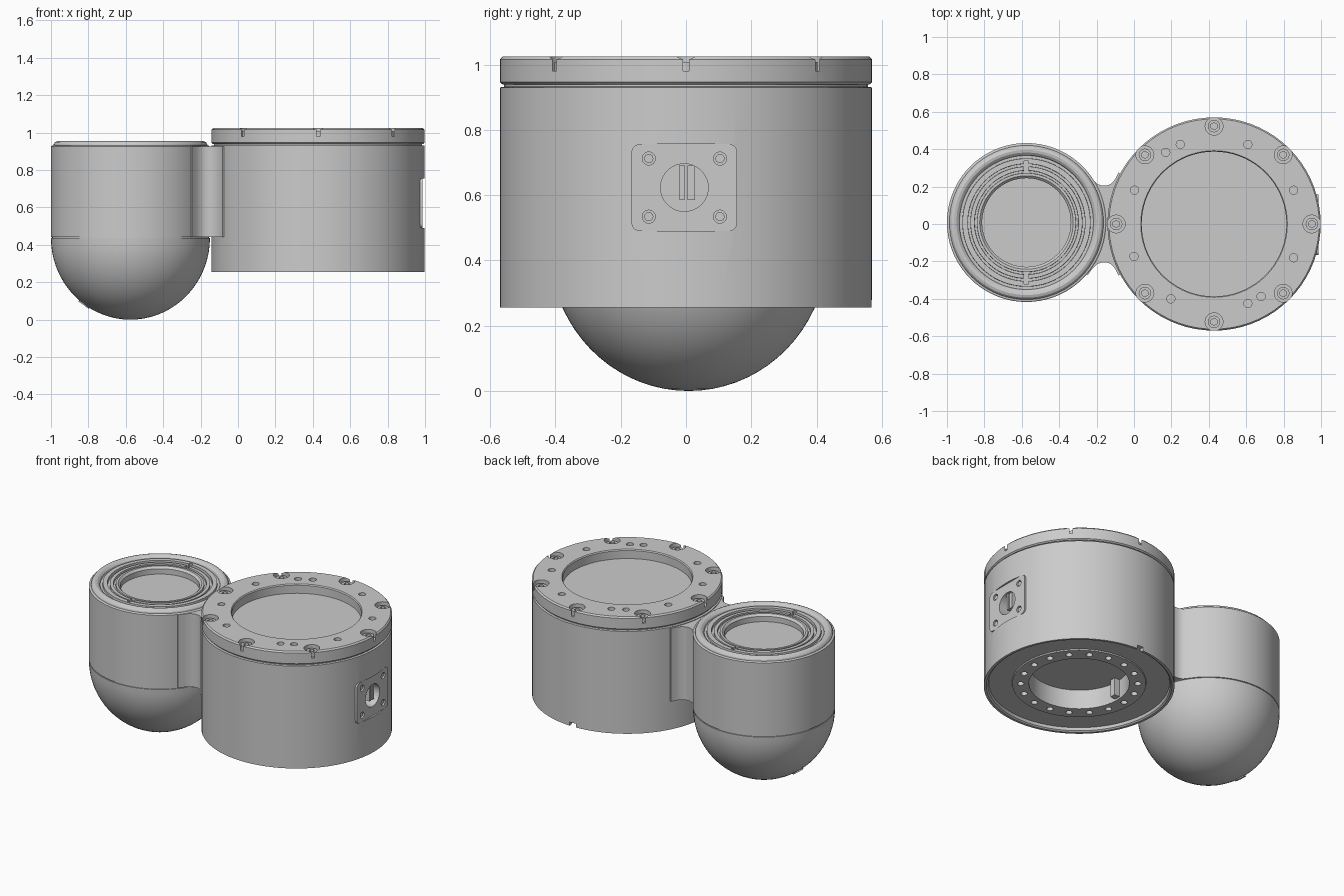
import bpy, bmesh
from math import sin, cos, pi, radians
from mathutils import Matrix, Vector

if "Cube" in bpy.data.objects:
    bpy.data.objects.remove(bpy.data.objects["Cube"])

BX, BY, BR = 0.428, 0.0, 0.57       # large housing
SX, SY, SR = -0.575, 0.008, 0.425   # small housing


def finish(bm, name):
    bmesh.ops.recalc_face_normals(bm, faces=bm.faces)
    me = bpy.data.meshes.new(name)
    bm.to_mesh(me)
    bm.free()
    ob = bpy.data.objects.new(name, me)
    bpy.context.collection.objects.link(ob)
    return ob


def lathe(name, pts, x, y, closed=False, segs=72):
    bm = bmesh.new()
    vs = [bm.verts.new((r, 0, z)) for r, z in pts]
    es = [bm.edges.new(p) for p in zip(vs, vs[1:])]
    if closed:
        es.append(bm.edges.new((vs[-1], vs[0])))
    bmesh.ops.spin(bm, geom=vs + es, cent=(0, 0, 0), axis=(0, 0, 1), angle=2 * pi, steps=segs)
    bmesh.ops.remove_doubles(bm, verts=bm.verts, dist=1e-5)
    bmesh.ops.translate(bm, verts=bm.verts, vec=(x, y, 0))
    return finish(bm, name)


def add_cyl(bm, a, b, r, segs=24):
    a, b = Vector(a), Vector(b)
    m = Matrix.Translation((a + b) / 2) @ (b - a).to_track_quat('Z', 'Y').to_matrix().to_4x4()
    bmesh.ops.create_cone(bm, cap_ends=True, segments=segs, radius1=r, radius2=r,
                          depth=(b - a).length, matrix=m)


def add_box(bm, lo, hi, rot=None):
    lo, hi = Vector(lo), Vector(hi)
    m = Matrix.Translation((lo + hi) / 2) @ Matrix.Diagonal((*(hi - lo), 1))
    return bmesh.ops.create_cube(bm, size=1, matrix=m)['verts']


def rounded_plate(bm, lo, hi, r):
    vs = add_box(bm, lo, hi)
    es = {e for v in vs for e in v.link_edges
          if abs(e.verts[0].co.x - e.verts[1].co.x) > 1e-4}
    bmesh.ops.bevel(bm, geom=list(es), offset=r, segments=5, profile=0.5, affect='EDGES')


def cut(ob, bm):
    cutter = finish(bm, "cutter")
    cutter.hide_render = True
    mod = ob.modifiers.new("cut", 'BOOLEAN')
    mod.operation, mod.solver, mod.object = 'DIFFERENCE', 'EXACT', cutter
    bpy.context.view_layer.objects.active = ob
    bpy.ops.object.modifier_apply(modifier=mod.name)
    bpy.data.objects.remove(cutter)


def ring(n, r, start=0.0):
    return [(BX + r * cos(start + 2 * pi * i / n), BY + r * sin(start + 2 * pi * i / n))
            for i in range(n)]


# Large housing body with recessed underside
body = lathe("large_body", [(0, 0.40), (0.30, 0.40), (0.30, 0.272), (0.40, 0.272), (0.402, 0.28),
                            (0.54, 0.28), (0.545, 0.262), (0.555, 0.255), (BR, 0.255),
                            (BR, 0.93), (0.557, 0.932), (0.557, 0.95), (0, 0.95)], BX, BY)
bm = bmesh.new()
for x, y in ring(18, 0.35):
    add_cyl(bm, (x, y, 0.24), (x, y, 0.33), 0.02, 16)
add_box(bm, (BX - 0.022, 0.53, 0.24), (BX + 0.022, 0.6, 0.279))
cut(body, bm)

# Flat seat for the connector plate, then the socket hole
CY, CZ = -0.005, 0.623
lo, hi = (CY - 0.162, CZ - 0.133), (CY + 0.162, CZ + 0.133)
bm = bmesh.new()
rounded_plate(bm, (0.97, *lo), (1.1, *hi), 0.025)
cut(body, bm)
bm = bmesh.new()
add_cyl(bm, (0.86, CY, CZ), (1.05, CY, CZ), 0.073, 36)
cut(body, bm)

# Connector plate with four screws
bm = bmesh.new()
rounded_plate(bm, (0.93, *lo), (0.986, *hi), 0.025)
plate = finish(bm, "connector_plate")
screws = [(CY + sy * 0.109, CZ + sz * 0.089) for sy in (-1, 1) for sz in (-1, 1)]
bm = bmesh.new()
add_cyl(bm, (0.86, CY, CZ), (1.05, CY, CZ), 0.073, 36)
for y, z in screws:
    add_cyl(bm, (0.965, y, z), (1.05, y, z), 0.02)
cut(plate, bm)
bm = bmesh.new()
for y, z in screws:
    add_cyl(bm, (0.96, y, z), (0.98, y, z), 0.014, 16)
finish(bm, "connector_screws")

# Contact blades inside the socket
bm = bmesh.new()
add_box(bm, (0.85, -0.02, 0.585), (0.975, -0.004, 0.693))
add_box(bm, (0.85, 0.004, 0.585), (0.975, 0.027, 0.69))
finish(bm, "contact_blades")

# Keys in the bottom bore
bm = bmesh.new()
add_box(bm, (BX - 0.305, -0.02, 0.285), (BX - 0.26, 0.02, 0.402))
finish(bm, "bore_key")

# Lid ring with counterbores and small threaded holes
lid = lathe("lid_ring", [(0.387, 0.94), (0.387, 1.018), (0.392, 1.025), (0.562, 1.025),
                         (BR, 1.016), (BR, 0.946), (0.562, 0.939)], BX, BY, closed=True)
bm = bmesh.new()
for x, y in ring(8, 0.523):
    add_cyl(bm, (x, y, 0.98), (x, y, 1.1), 0.0475, 32)
for a in (23, 67, 113, 124, 157, 202, 240, 293, 303, 337):
    x, y = BX + 0.462 * cos(radians(a)), BY + 0.462 * sin(radians(a))
    add_cyl(bm, (x, y, 0.98), (x, y, 1.1), 0.022, 20)
cut(lid, bm)

# Lid window
lathe("window", [(0, 0.945), (0.395, 0.945), (0.395, 0.965), (0, 0.965)], BX, BY)

# Hex socket bolts
bm, hexes = bmesh.new(), bmesh.new()
for x, y in ring(8, 0.523):
    add_cyl(bm, (x, y, 0.975), (x, y, 1.008), 0.033)
    add_cyl(hexes, (x, y, 0.99), (x, y, 1.05), 0.019, 6)
cut(finish(bm, "lid_bolts"), hexes)

# Dome under the small housing
dome = [(SR * sin(a), 0.437 - 0.437 * cos(a)) for a in (i * pi / 36 for i in range(19))]
lathe("dome", [(0 if i == 0 else r, z) for i, (r, z) in enumerate(dome)] + [(0, 0.437)], SX, SY)

# Small housing with rounded bezel, grooves and recessed lens
barrel = lathe("small_body", [(0, 0.43), (0.419, 0.43), (0.419, 0.441), (SR, 0.443),
                              (SR, 0.926), (0.42, 0.93), (0.412, 0.931), (0.41, 0.94),
                              (0.402, 0.95), (0.388, 0.955), (0.374, 0.952), (0.362, 0.942),
                              (0.358, 0.93), (0.343, 0.93), (0.342, 0.945), (0.314, 0.945),
                              (0.313, 0.925), (0.300, 0.925), (0.299, 0.94), (0.278, 0.94),
                              (0.277, 0.925), (0.265, 0.925), (0.264, 0.938), (0.25, 0.938),
                              (0.237, 0.925), (0.237, 0.89), (0, 0.89)], SX, SY)
bm = bmesh.new()
for s in (-1, 1):
    y0, y1 = sorted((SY + s * 0.268, SY + s * 0.329))
    add_box(bm, (SX - 0.012, y0, 0.922), (SX + 0.012, y1, 1.0))
cut(barrel, bm)

# Nub on the dome
d = Vector((-0.57, 0, -0.82)).normalized()
c = Vector((SX, SY, 0.437))
bm = bmesh.new()
add_cyl(bm, c + d * 0.38, c + d * 0.438, 0.035)
finish(bm, "dome_nub")

# Neck joining both housings, concave on each side
half = [(-0.28, 0.25), (-0.247, 0.272), (-0.222, 0.238), (-0.198, 0.215), (-0.172, 0.205),
        (-0.145, 0.205), (-0.12, 0.217), (-0.1, 0.24), (-0.083, 0.275), (-0.04, 0.25)]
outline = half + [(x, -y) for x, y in reversed(half)]
bm = bmesh.new()
f = bm.faces.new([bm.verts.new((x, y, 0.443)) for x, y in outline])
top = bmesh.ops.extrude_face_region(bm, geom=[f])['geom']
bmesh.ops.translate(bm, verts=[g for g in top if isinstance(g, bmesh.types.BMVert)], vec=(0, 0, 0.483))
if f.is_valid is False or len([g for g in bm.faces if all(abs(v.co.z - 0.443) < 1e-5 for v in g.verts)]) == 0:
    bm.faces.new([v for v in bm.verts if v.co.z < 0.5])
finish(bm, "neck")

# Shade curved walls smooth while keeping edges crisp
for ob in bpy.data.objects:
    ob.select_set(True)
    bpy.context.view_layer.objects.active = ob
bpy.ops.object.shade_smooth_by_angle(angle=radians(25))
